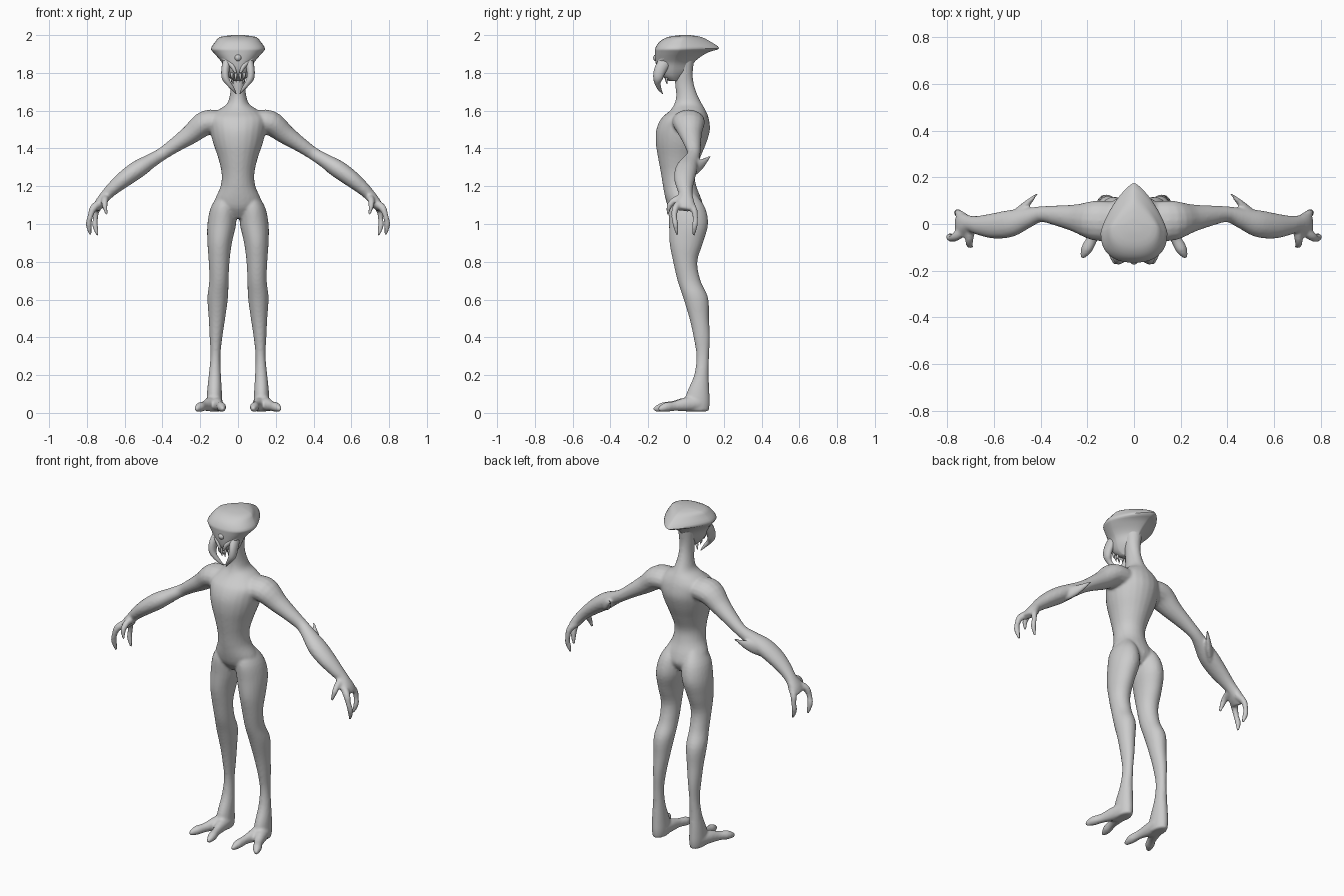
import bpy, bmesh, math
from mathutils import Vector


def spline(rows, n=4):
    """Catmull-Rom interpolation of equally long number rows."""
    out = []
    for i in range(len(rows) - 1):
        p0, p1 = rows[max(i - 1, 0)], rows[i]
        p2, p3 = rows[i + 1], rows[min(i + 2, len(rows) - 1)]
        for k in range(n):
            t = k / n
            out.append([0.5 * (2 * b + (c - a) * t + (2 * a - 5 * b + 4 * c - d) * t * t
                               + (3 * b - a - 3 * c + d) * t ** 3)
                        for a, b, c, d in zip(p0, p1, p2, p3)])
    return out + [list(rows[-1])]


def skin(bm, rings):
    """Closed loft through rings of points."""
    vs = [[bm.verts.new(p) for p in r] for r in rings]
    n = len(vs[0])
    for a, b in zip(vs, vs[1:]):
        for i in range(n):
            j = (i + 1) % n
            bm.faces.new((a[i], a[j], b[j], b[i]))
    bm.faces.new(vs[0])
    bm.faces.new(vs[-1])


def stack(bm, rows, sx=1, n=24):
    """Horizontal oval rings: z, x min, x max, y front, y back."""
    rings = []
    for z, x0, x1, y0, y1 in spline(rows):
        rings.append([Vector((sx * ((x0 + x1) / 2 + (x1 - x0) / 2 * math.cos(2 * math.pi * i / n)),
                              (y0 + y1) / 2 + (y1 - y0) / 2 * math.sin(2 * math.pi * i / n), z))
                      for i in range(n)])
    skin(bm, rings)


def limb(bm, rows, ref, sx=1, n=16):
    """Oval tube along a path: x, y, z, radius along ref, other radius."""
    pts = spline(rows)
    c = [Vector(p[:3]) for p in pts]
    rings = []
    for k, p in enumerate(pts):
        t = (c[min(k + 1, len(c) - 1)] - c[max(k - 1, 0)]).normalized()
        v = (Vector(ref) - t * t.dot(Vector(ref))).normalized()
        u = t.cross(v)
        ring = [c[k] + v * p[3] * math.cos(2 * math.pi * i / n) + u * p[4] * math.sin(2 * math.pi * i / n)
                for i in range(n)]
        rings.append([Vector((sx * q.x, q.y, q.z)) for q in ring])
    skin(bm, rings)


def finish(bm, name, angle=60):
    bmesh.ops.recalc_face_normals(bm, faces=bm.faces)
    me = bpy.data.meshes.new(name)
    bm.to_mesh(me)
    bm.free()
    ob = bpy.data.objects.new(name, me)
    bpy.context.collection.objects.link(ob)
    bpy.ops.object.select_all(action='DESELECT')
    ob.select_set(True)
    bpy.context.view_layer.objects.active = ob
    bpy.ops.object.shade_smooth_by_angle(angle=math.radians(angle))
    return ob


X, Y, Z = (1, 0, 0), (0, 1, 0), (0, 0, 1)

# torso and neck: z, half width, front, back
torso = [(1.03, .05, -.05, .06), (1.08, .12, -.09, .09), (1.13, .122, -.108, .082),
         (1.2, .092, -.122, .055), (1.27, .087, -.133, .047), (1.35, .105, -.148, .075),
         (1.43, .132, -.16, .108), (1.5, .148, -.157, .127), (1.56, .152, -.13, .12),
         (1.6, .11, -.085, .105), (1.635, .06, -.062, .085), (1.68, .044, -.052, .062),
         (1.74, .038, -.058, .042), (1.8, .042, -.06, .036), (1.88, .05, -.06, .045)]
bm = bmesh.new()
stack(bm, [(z, -w, w, f, b) for z, w, f, b in torso])

leg = [(1.16, .03, .1, -.07, .05), (1.09, .01, .143, -.092, .1), (1.0, .01, .162, -.09, .117),
       (.9, .032, .162, -.087, .09), (.8, .045, .155, -.068, .06), (.7, .05, .152, -.045, .077),
       (.61, .053, .162, -.015, .117), (.5, .068, .155, .018, .122), (.4, .083, .15, .04, .127),
       (.3, .093, .146, .055, .122), (.2, .09, .155, .043, .12), (.11, .085, .164, .005, .124),
       (.05, .083, .166, -.01, .126), (.008, .088, .16, 0, .12)]
outer_toe = [(.13, .06, .05, .04, .04), (.15, 0, .045, .035, .038), (.178, -.06, .036, .024, .026),
             (.203, -.108, .03, .025, .025), (.223, -.145, .018, .009, .011)]
inner_toe = [(.12, .06, .05, .04, .04), (.11, 0, .045, .033, .038), (.096, -.07, .038, .022, .026),
             (.086, -.125, .03, .024, .025), (.08, -.172, .018, .009, .011)]
arm = [(.08, .01, 1.54, .085, .06), (.17, .015, 1.535, .085, .066), (.25, .025, 1.475, .06, .052),
       (.33, .036, 1.42, .044, .04), (.4, .042, 1.372, .034, .034), (.46, .025, 1.335, .044, .038),
       (.53, .002, 1.29, .058, .047), (.6, -.008, 1.24, .055, .044), (.66, -.006, 1.19, .043, .036),
       (.7, 0, 1.15, .036, .03), (.735, -.004, 1.105, .052, .027), (.755, -.008, 1.075, .045, .018)]
front_finger = [(.73, -.03, 1.11, .022, .022), (.765, -.055, 1.085, .019, .02), (.782, -.062, 1.04, .015, .015),
                (.79, -.055, .995, .015, .016), (.78, -.045, .94, .007, .007)]
back_finger = [(.72, .02, 1.11, .022, .022), (.748, .042, 1.075, .018, .018), (.755, .05, 1.03, .014, .014),
               (.757, .046, .99, .015, .015), (.742, .04, .938, .007, .007)]
thumb = [(.7, -.02, 1.14, .022, .022), (.705, -.062, 1.125, .018, .018), (.705, -.088, 1.095, .015, .015),
         (.695, -.098, 1.05, .007, .007)]
elbow_spike = [(.54, .01, 1.275, .04, .02), (.49, .055, 1.3, .034, .02), (.455, .09, 1.325, .022, .014),
               (.412, .133, 1.362, .004, .004)]
for s in (1, -1):
    stack(bm, leg, s)
    for path, ref in ((outer_toe, X), (inner_toe, X), (arm, Y), (front_finger, Y),
                      (back_finger, Y), (thumb, X), (elbow_spike, Z)):
        limb(bm, path, ref, s)

# blend the overlapping limbs into one skin
body = finish(bm, "body")
rm = body.modifiers.new("blend", 'REMESH')
rm.mode, rm.voxel_size, rm.use_smooth_shade = 'VOXEL', .0075, True
sm = body.modifiers.new("soften", 'SMOOTH')
sm.factor, sm.iterations = .5, 5
for m in ("blend", "soften"):
    bpy.ops.object.modifier_apply(modifier=m)

# head with swept crest: z, half width, front, y of widest point, back
head = [(2.0, .03, -.03, 0, .02), (1.99, .095, -.095, -.015, .08), (1.965, .12, -.14, -.03, .13),
        (1.93, .143, -.163, -.04, .176), (1.91, .132, -.165, -.045, .12), (1.88, .105, -.163, -.06, .07),
        (1.85, .082, -.16, -.065, .04), (1.81, .066, -.15, -.07, .03), (1.78, .05, -.125, -.07, 0),
        (1.757, .028, -.09, -.06, -.03)]
bm = bmesh.new()
rings, N = [], 40
for z, w, f, ys, b in spline(head, 3):
    ring = []
    for i in range(N):
        a = 2 * math.pi * i / N
        c, s = math.cos(a), math.sin(a)
        p, reach = (1.5, b - ys) if s > 0 else (.85, ys - f)
        ring.append(Vector((math.copysign(abs(c) ** p, c) * w,
                            ys + math.copysign(abs(s) ** p, s) * reach, z)))
    rings.append(ring)
skin(bm, rings)
finish(bm, "head", 50)

# mandibles curling in to tusk tips, and small fangs between them
mandible = [(.05, -.1, 1.87, .03, .035), (.066, -.135, 1.82, .022, .032), (.066, -.148, 1.775, .02, .026),
            (.05, -.15, 1.745, .014, .016), (.027, -.14, 1.715, .009, .01), (.01, -.124, 1.69, .002, .002)]
bm = bmesh.new()
for s in (1, -1):
    limb(bm, mandible, X, s)
finish(bm, "mandibles")

bm = bmesh.new()
for s in (1, -1):
    for x, y, z, l in ((.012, -.137, 1.8, .05), (.032, -.13, 1.8, .04), (.03, -.1, 1.78, .04)):
        limb(bm, [(x, y, z, .009, .009), (x, y - .004, z - l / 2, .006, .006),
                  (x * .8, y, z - l, .001, .001)], X, s, 8)
finish(bm, "fangs")

# cluster of eyes and the brow ridges over the cheeks
bm = bmesh.new()
for x, y, z, r in ((0, -.155, 1.88, .019), (.038, -.145, 1.893, .012), (-.038, -.145, 1.893, .012),
                   (.058, -.135, 1.908, .012), (-.058, -.135, 1.908, .012)):
    res = bmesh.ops.create_uvsphere(bm, u_segments=16, v_segments=10, radius=r)
    bmesh.ops.translate(bm, verts=res["verts"], vec=(x, y, z))
finish(bm, "eyes")

bm = bmesh.new()
for s in (1, -1):
    limb(bm, [(.1, -.09, 1.905, .014, .016), (.066, -.125, 1.87, .014, .016),
              (.03, -.148, 1.835, .012, .014), (.012, -.155, 1.80, .006, .008)], X, s, 12)
finish(bm, "brow_ridges")
